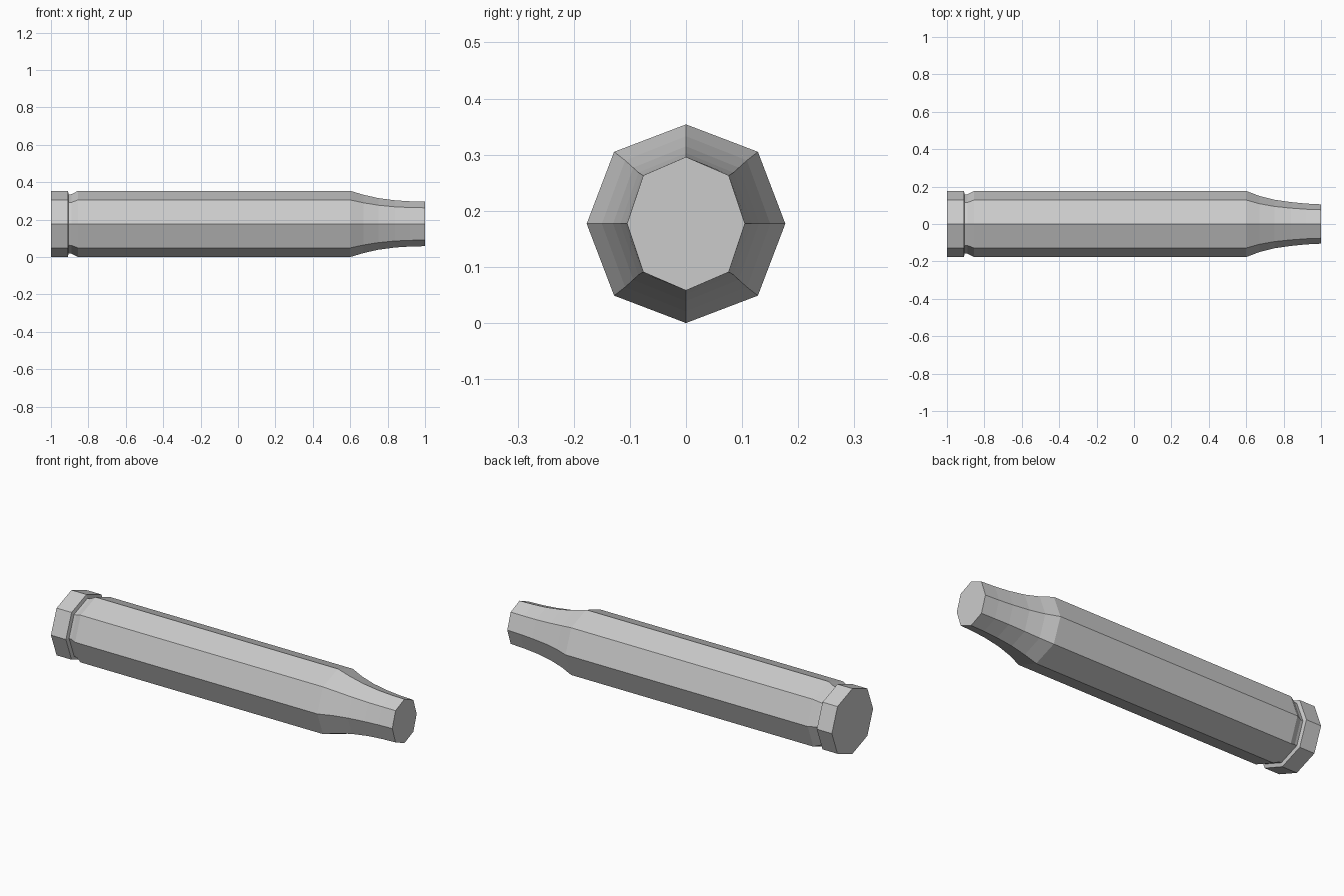
import bpy, bmesh

if "Cube" in bpy.data.objects:
    bpy.data.objects.remove(bpy.data.objects["Cube"])

CENTRE_Z = 0.177
DIAG = 0.724  # corner position between the axes, relative to the radius

# Profile along x: (x, half width in y, half height in z)
PROFILE = [
    (-1.00, 0.177, 0.177), (-0.91, 0.177, 0.177),   # rim
    (-0.905, 0.157, 0.157), (-0.89, 0.159, 0.159),  # extractor groove
    (-0.855, 0.177, 0.177), (0.60, 0.177, 0.177),   # body
    (0.67, 0.150, 0.156), (0.75, 0.130, 0.138),     # concave shoulder
    (0.84, 0.117, 0.126), (0.92, 0.109, 0.121),
    (1.00, 0.105, 0.119),                           # neck
]
OCTAGON = [(1, 0), (DIAG, DIAG), (0, 1), (-DIAG, DIAG),
           (-1, 0), (-DIAG, -DIAG), (0, -1), (DIAG, -DIAG)]


def loft(name, profile, section):
    """Skin a section along x and cap both ends."""
    bm = bmesh.new()
    rings = [[bm.verts.new((x, ry * u, CENTRE_Z + rz * v)) for u, v in section]
             for x, ry, rz in profile]
    n = len(section)
    for a, b in zip(rings, rings[1:]):
        for i in range(n):
            j = (i + 1) % n
            bm.faces.new((a[i], a[j], b[j], b[i]))
    bm.faces.new(rings[0])
    bm.faces.new(rings[-1])
    bmesh.ops.recalc_face_normals(bm, faces=bm.faces)
    mesh = bpy.data.meshes.new(name)
    bm.to_mesh(mesh)
    bm.free()
    obj = bpy.data.objects.new(name, mesh)
    bpy.context.collection.objects.link(obj)
    return obj


# Octagonal casing with rim, groove, body and tapered neck
loft("casing", PROFILE, OCTAGON)
